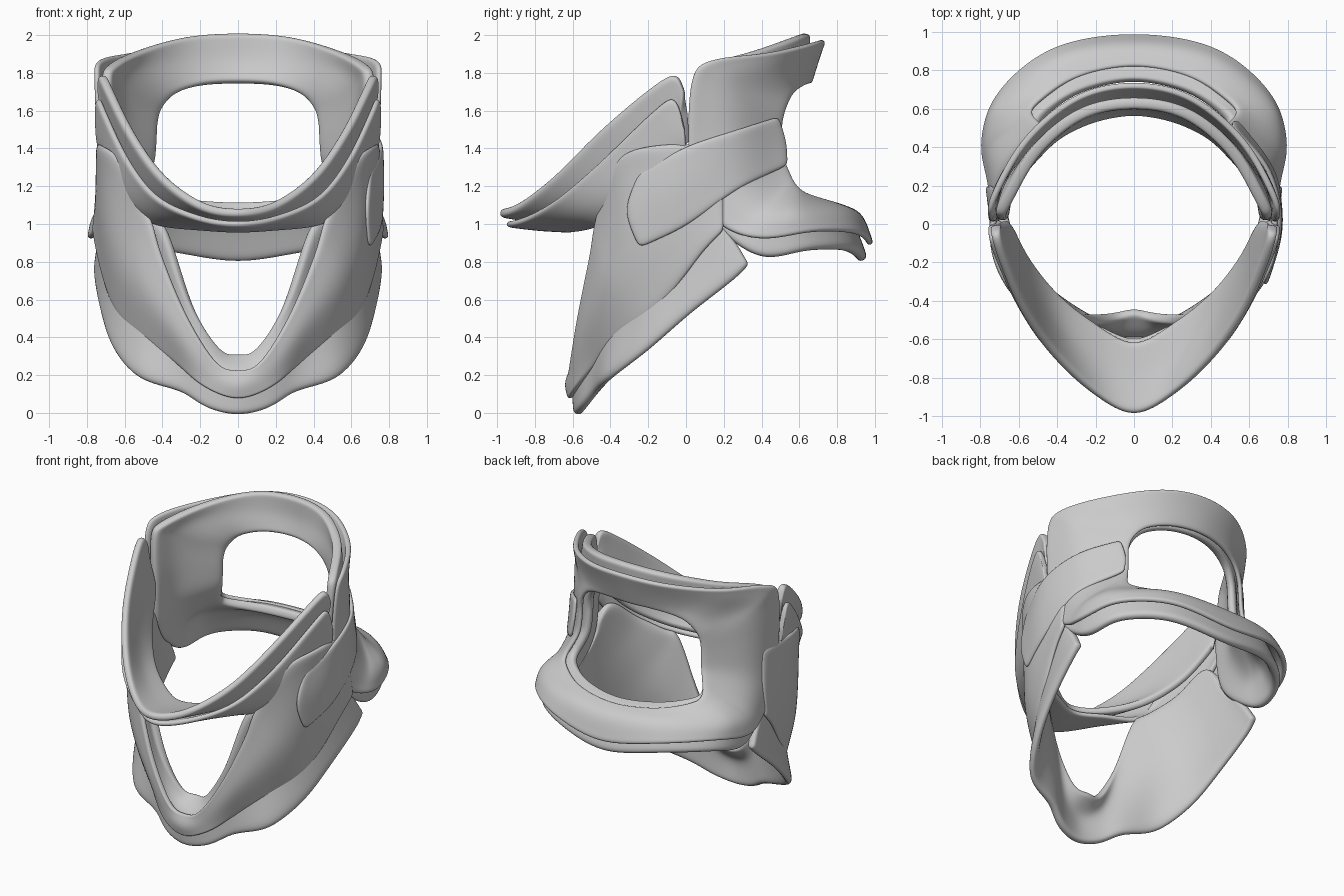
import bpy
from mathutils import Vector


def spline(pts, n):
    """Smooth curve through points; ends on x = 0 are tangent to their mirror image."""
    p = [Vector(q) for q in pts]

    def ghost(a, b):
        return Vector((-b.x, b.y, b.z)) if abs(a.x) < 1e-6 and abs(b.x) > 1e-6 else 2 * a - b

    p = [ghost(p[0], p[1])] + p + [ghost(p[-1], p[-2])]
    out = []
    for a, b, c, d in zip(p, p[1:], p[2:], p[3:]):
        for i in range(n):
            t = i / n
            out.append(0.5 * (2 * b + (c - a) * t + (2 * a - 5 * b + 4 * c - d) * t * t
                              + (3 * b - a - 3 * c + d) * t ** 3))
    return out + [p[-2]]


def sheet(name, rows, thick, n=3, m=4, mirror=True):
    """Loft half-rows into a padded, mirrored sheet with rounded edges."""
    rows = [spline(r, n) for r in rows]
    cols = [spline(c, m) for c in zip(*rows)]
    h = len(cols[0])
    for c in (cols[0], cols[-1]):
        for v in c:
            if abs(v.x) < 1e-4:
                v.x = 0
    verts = [v for c in cols for v in c]
    faces = [(i * h + j, i * h + j + 1, (i + 1) * h + j + 1, (i + 1) * h + j)
             for i in range(len(cols) - 1) for j in range(h - 1)]
    me = bpy.data.meshes.new(name)
    me.from_pydata(verts, [], faces)
    me.polygons.foreach_set("use_smooth", [True] * len(faces))
    ob = bpy.data.objects.new(name, me)
    bpy.context.collection.objects.link(ob)
    if mirror:
        ob.modifiers.new("Mirror", 'MIRROR').merge_threshold = 0.002
    s = ob.modifiers.new("Solidify", 'SOLIDIFY')
    s.thickness, s.offset = thick, 0
    sub = ob.modifiers.new("Subsurf", 'SUBSURF')
    sub.levels = sub.render_levels = 2
    return ob


# Front foam liner: lower edge, middle, throat-opening edge
sheet("front_foam_liner", [
    [(0, -.57, -.01), (.16, -.54, .025), (.3, -.47, .11), (.52, -.4, .18),
     (.65, -.2, .33), (.71, .02, .52), (.74, .25, .7), (.735, .335, .785)],
    [(0, -.57, .18), (.14, -.54, .22), (.27, -.48, .36), (.43, -.37, .58),
     (.56, -.25, .72), (.65, -.08, .85), (.7, .1, .95), (.715, .25, .92)],
    [(0, -.45, .30), (.11, -.48, .34), (.26, -.5, .61), (.38, -.47, .97),
     (.45, -.41, 1.03), (.58, -.26, 1.15), (.66, -.05, 1.3), (.69, .14, 1.0)]], .055)

# Front outer shell with its V-shaped opening
sheet("front_shell", [
    [(0, -.61, .075), (.18, -.57, .14), (.32, -.47, .26), (.47, -.37, .36),
     (.61, -.22, .48), (.69, -.06, .65), (.74, .09, .85), (.76, .2, .965)],
    [(0, -.625, .15), (.15, -.59, .21), (.32, -.54, .42), (.5, -.45, .65),
     (.6, -.36, .8), (.69, -.22, 1.0), (.735, 0, 1.15), (.735, .2, 1.18)],
    [(0, -.6, .225), (.12, -.6, .27), (.28, -.56, .53), (.41, -.5, .85),
     (.47, -.47, 1.05), (.62, -.37, 1.34), (.73, -.15, 1.42), (.72, .18, 1.42)]], .035)

# Chin rest: soft upper pad and the shell below it
sheet("chin_pad", [
    [(0, -.99, 1.06), (.2, -.89, 1.1), (.41, -.69, 1.26), (.57, -.46, 1.49),
     (.68, -.2, 1.71), (.72, -.06, 1.79), (.72, -.005, 1.7)],
    [(0, -.8, 1.03), (.2, -.71, 1.05), (.42, -.52, 1.15), (.58, -.3, 1.36),
     (.67, -.1, 1.56), (.7, -.03, 1.62), (.71, -.01, 1.58)],
    [(0, -.62, 1.01), (.2, -.52, 1.02), (.41, -.36, 1.09), (.56, -.18, 1.22),
     (.64, -.03, 1.38), (.66, -.01, 1.42), (.67, 0, 1.42)]], .05)
sheet("chin_shell", [
    [(0, -.955, 1.0), (.2, -.85, 1.03), (.43, -.67, 1.14), (.59, -.43, 1.35),
     (.71, -.17, 1.6), (.74, -.06, 1.66), (.74, -.005, 1.5)],
    [(0, -.78, .98), (.2, -.7, 1.0), (.45, -.53, 1.06), (.61, -.34, 1.2),
     (.7, -.13, 1.4), (.73, -.04, 1.45), (.73, 0, 1.42)],
    [(0, -.6, .97), (.2, -.52, .98), (.42, -.45, 1.0), (.58, -.3, 1.08),
     (.67, -.1, 1.2), (.69, -.02, 1.3), (.7, .02, 1.35)]], .035)

# Back shell: a ring from the outer edge to the opening, top centre to bottom centre
mid = [(0, .69, 1.87), (.28, .63, 1.86), (.52, .46, 1.82), (.66, .27, 1.75), (.675, .26, 1.65),
       (.68, .26, 1.45), (.69, .28, 1.25), (.72, .38, 1.09), (.735, .48, 1.06), (.68, .63, 1.06),
       (.4, .85, 1.06), (0, .92, 1.035)]
hole = [(0, .65, 1.745), (.2, .62, 1.735), (.36, .565, 1.69), (.44, .53, 1.61), (.465, .51, 1.53),
        (.47, .51, 1.45), (.48, .52, 1.35), (.51, .55, 1.27), (.53, .58, 1.21), (.5, .63, 1.16),
        (.3, .76, 1.11), (0, .82, 1.09)]
sheet("back_shell", [
    [(0, .725, 1.975), (.3, .66, 1.955), (.57, .43, 1.905), (.73, .14, 1.87), (.75, .03, 1.77),
     (.735, .01, 1.42), (.73, .04, 1.15), (.75, .21, .975), (.785, .42, .92), (.7, .68, .96),
     (.42, .91, .95), (0, .98, .885)], mid, hole], .035)

# Back foam liner inside the shell, showing past its edges
inset = [[(x * .93, y - .075 * min(1, y * 1.3), z) for x, y, z in r] for r in (mid, hole)]
sheet("back_foam_liner", [
    [(0, .63, 2.01), (.28, .575, 1.99), (.52, .37, 1.92), (.67, .1, 1.84), (.7, .03, 1.75),
     (.685, .02, 1.42), (.695, .06, 1.1), (.71, .23, .92), (.725, .42, .82), (.66, .65, .86),
     (.4, .86, .86), (0, .94, .8)]] + inset, .06)

# Fastening strap on one side only
sheet("side_strap", [
    [(.69, -.25, 1.27), (.755, 0, 1.41), (.70, .27, 1.5), (.52, .49, 1.57)],
    [(.68, -.32, 1.07), (.76, -.02, 1.2), (.71, .27, 1.34), (.51, .53, 1.44)],
    [(.695, -.25, .87), (.75, 0, .99), (.725, .27, 1.18), (.53, .54, 1.31)]], .03, 4, 3, False)
